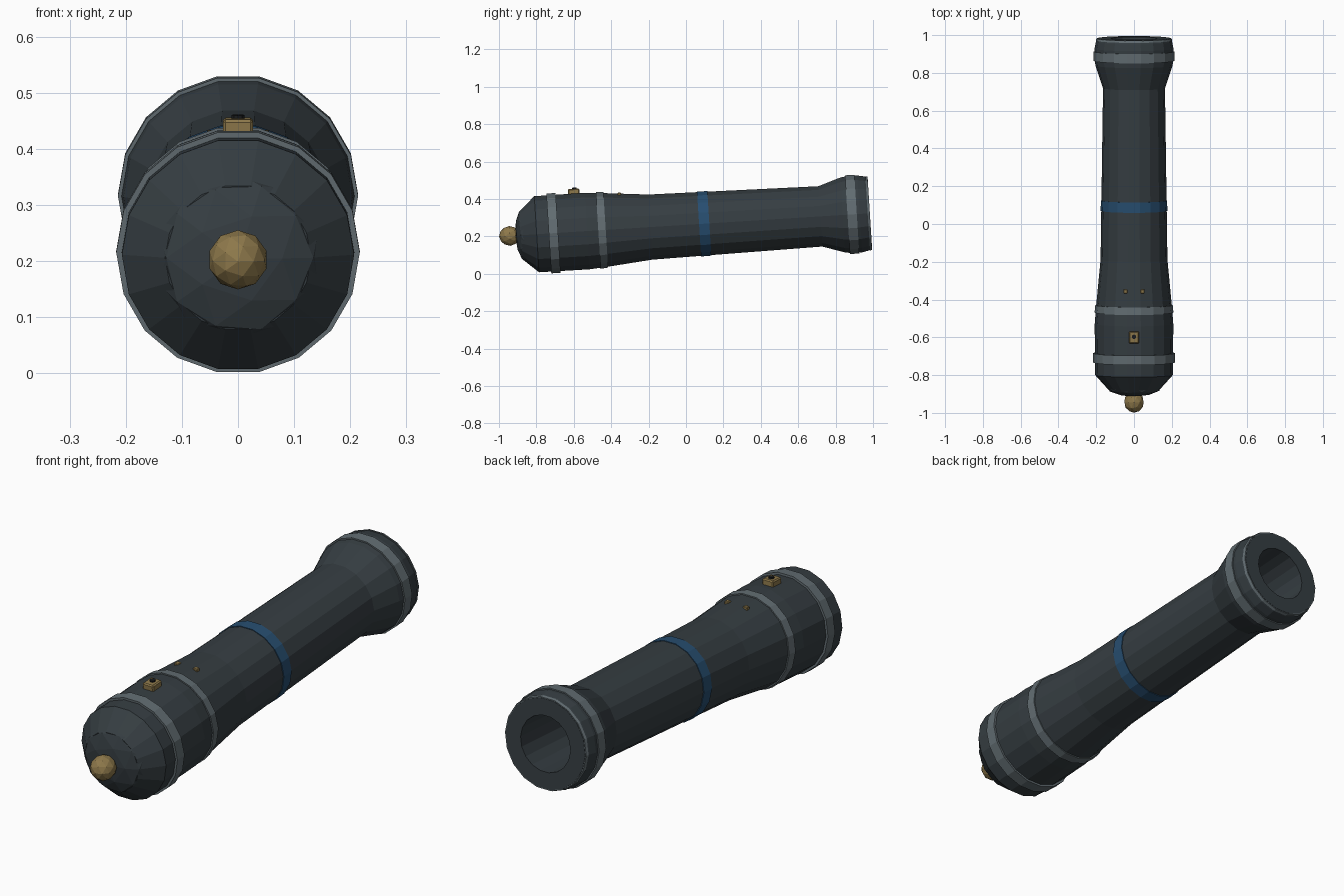
import bpy, bmesh, math
from mathutils import Matrix, Vector

if "Cube" in bpy.data.objects:
    bpy.data.objects.remove(bpy.data.objects["Cube"])

SIDES = 18
# The whole gun is modelled along y, then tilted muzzle-up
TILT = Matrix.Translation((0, 0, 0.2615)) @ Matrix.Rotation(math.radians(3.6), 4, 'X')


def material(name, rgb):
    m = bpy.data.materials.new(name)
    m.diffuse_color = (*rgb, 1)
    m.use_nodes = True
    m.node_tree.nodes["Principled BSDF"].inputs["Base Color"].default_value = m.diffuse_color
    return m


IRON = material("dark_iron", (0.036, 0.047, 0.054))
STEEL = material("grey_steel", (0.12, 0.15, 0.165))
BLUE = material("blue_paint", (0.02, 0.075, 0.16))
BRASS = material("brass", (0.27, 0.19, 0.07))
BLACK = material("soot", (0.01, 0.011, 0.012))


def finish(bm, name, mat):
    bmesh.ops.recalc_face_normals(bm, faces=bm.faces[:])
    bm.transform(TILT)
    me = bpy.data.meshes.new(name)
    bm.to_mesh(me)
    bm.free()
    me.materials.append(mat)
    ob = bpy.data.objects.new(name, me)
    bpy.context.collection.objects.link(ob)
    return ob


def revolve(name, profile, mat, closed=False):
    """Turn (y, radius) points about the y axis; open profiles get end caps."""
    bm = bmesh.new()
    rings = []
    for y, r in profile:
        rings.append([bm.verts.new((r * math.cos(a), y, r * math.sin(a)))
                      for a in (2 * math.pi * k / SIDES for k in range(SIDES))])
    pairs = list(zip(rings, rings[1:]))
    if closed:
        pairs.append((rings[-1], rings[0]))
    else:
        bm.faces.new(rings[0])
        bm.faces.new(rings[-1])
    for a, b in pairs:
        for k in range(SIDES):
            j = (k + 1) % SIDES
            bm.faces.new((a[k], a[j], b[j], b[k]))
    return finish(bm, name, mat)


def band(name, y0, y1, r0, r1, mat, depth=0.03):
    revolve(name, [(y0, r0), (y1, r1), (y1, r1 - depth), (y0, r0 - depth)], mat, True)


def ball(name, y, radius, length, mat):
    bm = bmesh.new()
    bmesh.ops.create_icosphere(bm, subdivisions=2, radius=1)
    bm.transform(Matrix.Translation((0, y, 0)) @ Matrix.Rotation(math.pi / 2, 4, 'X')
                 @ Matrix.Diagonal((radius, radius, length, 1)))
    finish(bm, name, mat)


def box(name, centre, size, mat, bevel=0.0):
    bm = bmesh.new()
    bmesh.ops.create_cube(bm, size=1)
    bm.transform(Matrix.Translation(centre) @ Matrix.Diagonal((*size, 1)))
    if bevel:
        bmesh.ops.bevel(bm, geom=bm.edges[:], offset=bevel, segments=1, affect='EDGES')
    finish(bm, name, mat)


# Barrel with hollow bore
revolve("barrel", [
    (-0.885, 0.13), (-0.80, 0.207), (-0.53, 0.208), (-0.43, 0.200), (-0.19, 0.177),
    (0.72, 0.164), (0.84, 0.204), (0.875, 0.209), (0.93, 0.209), (0.965, 0.202),
    (0.985, 0.195), (0.985, 0.122), (0.35, 0.118)], IRON)
revolve("bore_floor", [(0.351, 0.115), (0.36, 0.115)], BLACK)

# Reinforcing bands
band("breech_band", -0.735, -0.685, 0.217, 0.217, STEEL)
band("reinforce_band", -0.47, -0.43, 0.209, 0.205, STEEL)
band("blue_band", 0.07, 0.125, 0.1765, 0.1755, BLUE)
band("muzzle_band", 0.865, 0.915, 0.214, 0.214, STEEL)
band("muzzle_lip_band", 0.973, 0.984, 0.203, 0.199, STEEL, 0.02)

# Rounded breech cap and rear knob
ball("breech_cap", -0.86, 0.15, 0.055, IRON)
ball("rear_knob", -0.944, 0.053, 0.057, BRASS)

# Vent block with touch hole
box("vent_block", (0, -0.588, 0.214), (0.054, 0.062, 0.032), BRASS, 0.005)
bm = bmesh.new()
bmesh.ops.create_cone(bm, cap_ends=True, segments=10, radius1=0.012, radius2=0.012, depth=0.012,
                      matrix=Matrix.Translation((0, -0.584, 0.230)))
finish(bm, "touch_hole", BLACK)

# Pair of sight studs
for side, label in ((-1, "left"), (1, "right")):
    box("sight_stud_" + label, Vector((side * 0.045, -0.346, 0.184)), (0.021, 0.021, 0.02), BRASS, 0.003)
